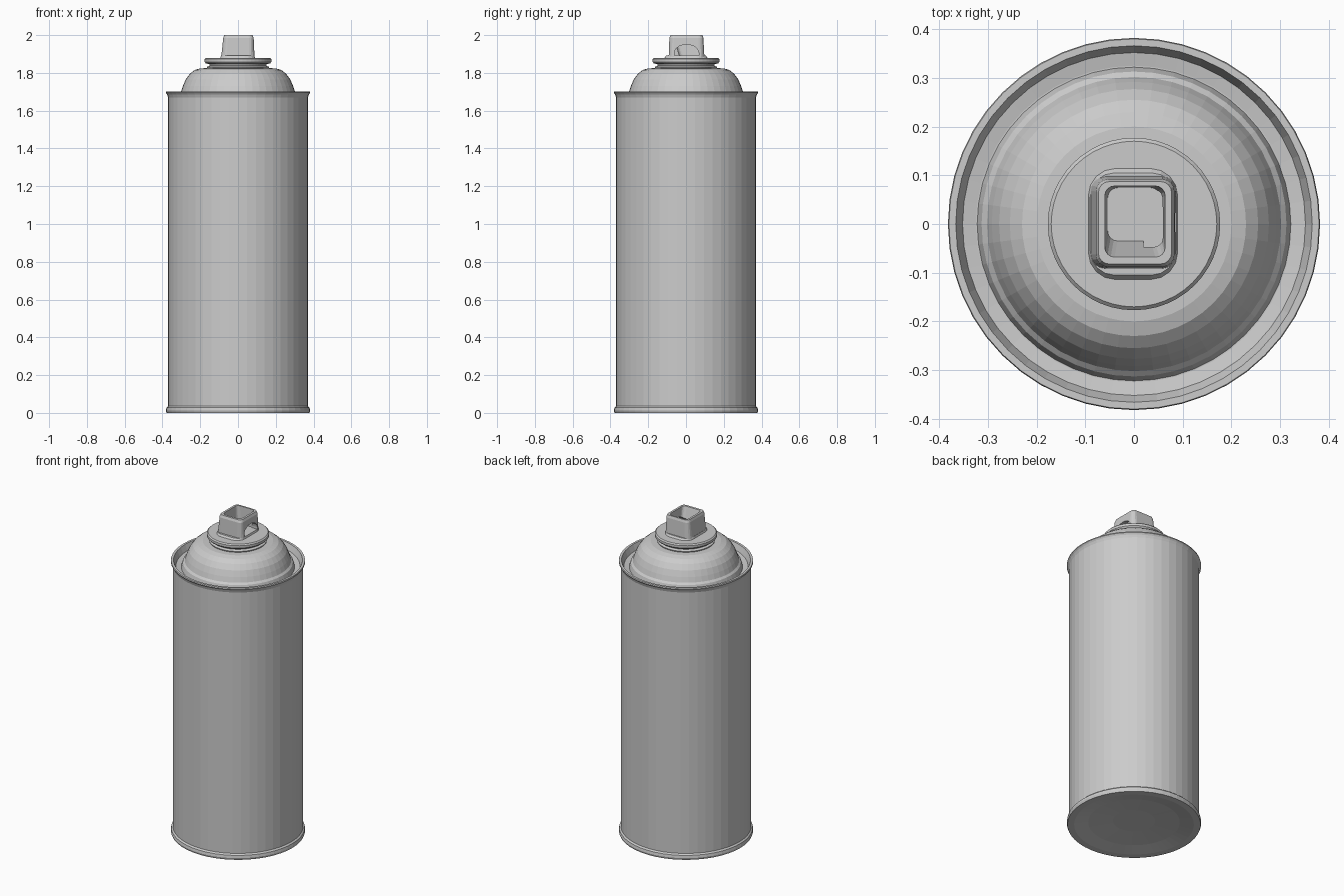
import bpy
import bmesh
from math import cos, sin, pi

cube = bpy.data.objects.get("Cube")
if cube:
    bpy.data.objects.remove(cube, do_unlink=True)

grey = bpy.data.materials.new("plain grey metal")
grey.use_nodes = True
colour = (0.6, 0.6, 0.6, 1)
grey.diffuse_color = colour
grey.node_tree.nodes["Principled BSDF"].inputs["Base Color"].default_value = colour
SIDES = 48


def finish(name, bm):
    bmesh.ops.recalc_face_normals(bm, faces=bm.faces)
    mesh = bpy.data.meshes.new(name)
    bm.to_mesh(mesh)
    bm.free()
    mesh.materials.append(grey)
    obj = bpy.data.objects.new(name, mesh)
    bpy.context.collection.objects.link(obj)
    return obj


def bridge(bm, a, b):
    n = len(a)
    for i in range(n):
        bm.faces.new((a[i], a[(i + 1) % n], b[(i + 1) % n], b[i]))


def lathe(name, profile):
    """Revolve (radius, height) points about z; both ends are capped."""
    bm = bmesh.new()
    rings = [[bm.verts.new((r * cos(2 * pi * i / SIDES), r * sin(2 * pi * i / SIDES), z))
              for i in range(SIDES)] for r, z in profile]
    for a, b in zip(rings, rings[1:]):
        bridge(bm, a, b)
    bm.faces.new(rings[0])
    bm.faces.new(rings[-1])
    return finish(name, bm)


def rounded_ring(bm, x0, x1, y0, y1, radius, z):
    """Loop of vertices around a rectangle with rounded corners."""
    ring = []
    corners = [(x1, y1, -1, -1), (x0, y1, 1, -1), (x0, y0, 1, 1), (x1, y0, -1, 1)]
    for k, (x, y, sx, sy) in enumerate(corners):
        for step in range(5):
            a = (k + step / 4) * pi / 2
            ring.append(bm.verts.new((x + sx * radius + radius * cos(a),
                                      y + sy * radius + radius * sin(a), z)))
    return ring


# Can: concave base, rolled seams, straight wall and recessed top channel
lathe("can_body", [
    (0.12, 0.025), (0.26, 0.015), (0.34, 0.0), (0.378, 0.0), (0.382, 0.012),
    (0.379, 0.028), (0.37, 0.036), (0.37, 1.67), (0.375, 1.685), (0.382, 1.695),
    (0.38, 1.702), (0.366, 1.702), (0.352, 1.665), (0.325, 1.66), (0.29, 1.66)])

# Domed shoulder
lathe("dome", [
    (0.325, 1.65), (0.313, 1.69), (0.302, 1.70), (0.292, 1.73), (0.277, 1.765),
    (0.255, 1.795), (0.23, 1.815), (0.2, 1.824), (0.14, 1.826)])

# Valve cup with a groove under its rolled lip
lathe("valve_cup", [
    (0.16, 1.815), (0.165, 1.832), (0.15, 1.838), (0.152, 1.846), (0.17, 1.85),
    (0.177, 1.858), (0.177, 1.873), (0.17, 1.88), (0.1, 1.88)])

# Low foot under the spray button
bm = bmesh.new()
lower = rounded_ring(bm, -0.097, 0.093, -0.122, 0.122, 0.06, 1.87)
upper = rounded_ring(bm, -0.09, 0.086, -0.105, 0.105, 0.05, 1.891)
bridge(bm, lower, upper)
bm.faces.new(lower)
bm.faces.new(upper)
finish("button_foot", bm)

# Hollow spray button, tapering inside toward the back
bm = bmesh.new()
rings = [rounded_ring(bm, *dims) for dims in (
    (-0.09, 0.088, -0.092, 0.098, 0.03, 1.875),
    (-0.078, 0.083, -0.088, 0.092, 0.025, 1.985),
    (-0.073, 0.077, -0.082, 0.087, 0.022, 2.0),
    (-0.06, 0.064, -0.068, 0.078, 0.02, 2.0),
    (-0.053, 0.053, -0.03, 0.074, 0.02, 1.875))]
for a, b in zip(rings, rings[1:] + rings[:1]):
    bridge(bm, a, b)
button = finish("spray_button", bm)

# Arched opening through the left wall of the button
bm = bmesh.new()
arch = [(-0.062, 1.85), (0.068, 1.85)]
arch += [(0.003 + 0.065 * cos(pi * i / 10), 1.905 + 0.045 * sin(pi * i / 10))
         for i in range(11)]
near, far = [[bm.verts.new((x, y, z)) for y, z in arch] for x in (0.02, 0.15)]
bridge(bm, near, far)
bm.faces.new(near)
bm.faces.new(far)
cutter = finish("arch_cutter", bm)
cutter.hide_render = True
cut = button.modifiers.new("arch", "BOOLEAN")
cut.operation = "DIFFERENCE"
cut.solver = "EXACT"
cut.object = cutter
bpy.context.view_layer.objects.active = button
bpy.ops.object.modifier_apply(modifier=cut.name)
bpy.data.objects.remove(cutter, do_unlink=True)
